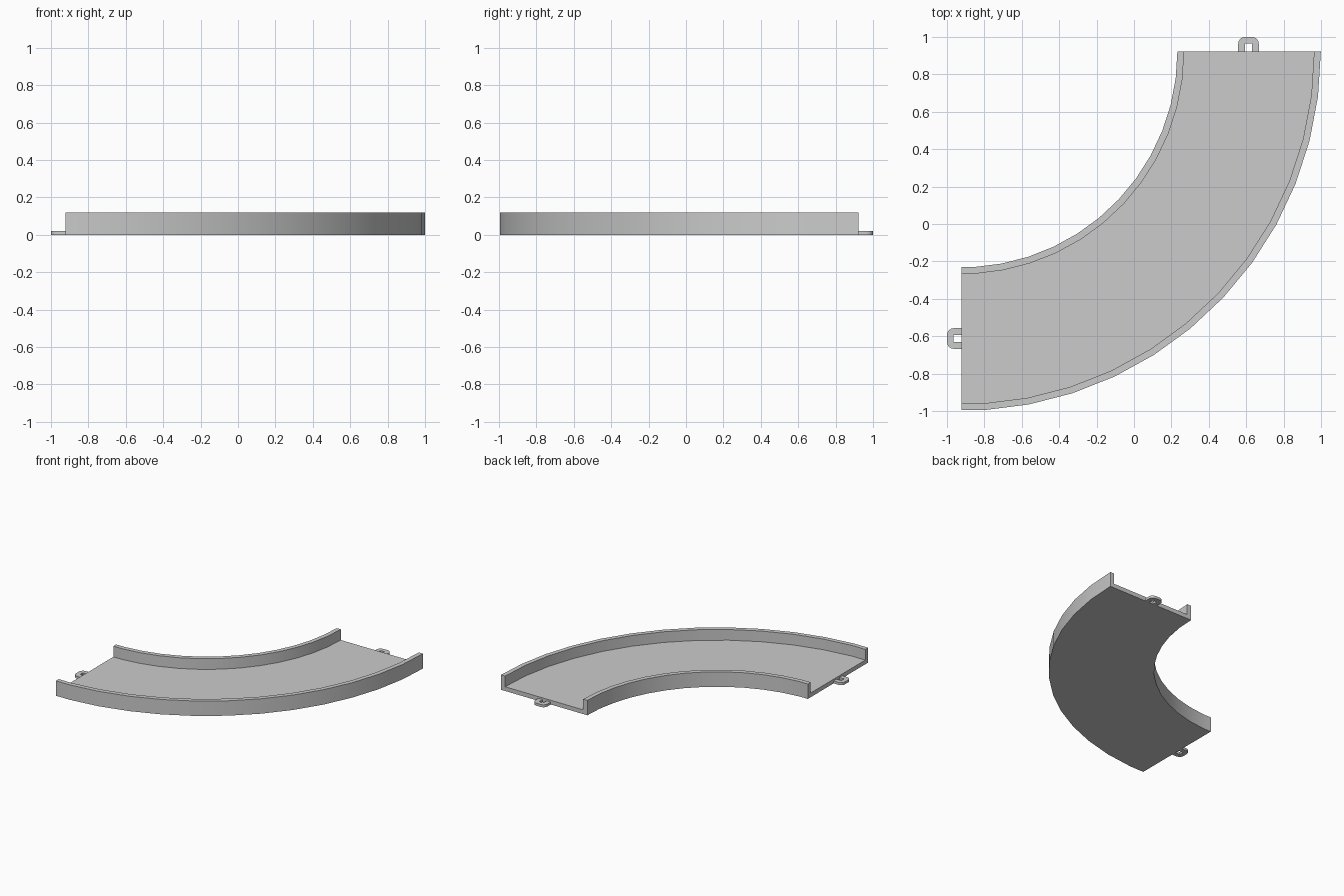
import bpy, bmesh, math

if "Cube" in bpy.data.objects:
    bpy.data.objects.remove(bpy.data.objects["Cube"])

CX, CY = -0.923, 0.923           # centre of the bend
RI, RO = 1.155, 1.922            # inner and outer radius
WALL, FLOOR, H = 0.036, 0.034, 0.12
STEP = 7.2                       # 50-sided circle, cut at 90 degrees


def finish(bm, name):
    bmesh.ops.recalc_face_normals(bm, faces=bm.faces)
    me = bpy.data.meshes.new(name)
    bm.to_mesh(me)
    bm.free()
    ob = bpy.data.objects.new(name, me)
    bpy.context.collection.objects.link(ob)
    bpy.ops.object.select_all(action='DESELECT')
    ob.select_set(True)
    bpy.context.view_layer.objects.active = ob
    return ob


# Curved track: U-shaped section swept through the bend
profile = [(RI, 0), (RO, 0), (RO, H), (RO - WALL, H), (RO - WALL, FLOOR),
           (RI + WALL, FLOOR), (RI + WALL, H), (RI, H)]
stations = [(i * STEP, 1.0) for i in range(13)]
stations.append((90, math.cos(math.radians(STEP / 2))))
bm = bmesh.new()
rings = []
for deg, k in stations:
    a = math.radians(deg)
    rings.append([bm.verts.new((CX + r * k * math.cos(a), CY - r * k * math.sin(a), z))
                  for r, z in profile])
n = len(profile)
for r0, r1 in zip(rings, rings[1:]):
    for j in range(n):
        bm.faces.new((r0[j], r0[(j + 1) % n], r1[(j + 1) % n], r1[j]))
bm.faces.new(rings[0])
bm.faces.new(rings[-1])
finish(bm, "curved_track")
bpy.ops.object.shade_smooth_by_angle(angle=math.radians(30))


# Connector loops: U-shaped flat links on both track ends
def loop(name, place):
    mid, base, tip, half, rad, t = 0.612, CY, 1.0, 0.055, 0.036, 0.02
    hole, top = 0.018, 0.965
    outer = [(-half, base)]
    for sx, a0 in ((-1, 180), (1, 90)):
        for i in range(5):
            a = math.radians(a0 - i * 22.5)
            outer.append((sx * (half - rad) + rad * math.cos(a), tip - rad + rad * math.sin(a)))
    outer.append((half, base))
    inner = [(hole, base), (hole, top), (-hole, top), (-hole, base)]
    bm = bmesh.new()
    face = bm.faces.new([bm.verts.new((*place(mid + x, y), 0)) for x, y in outer + inner])
    ext = bmesh.ops.extrude_face_region(bm, geom=[face])
    for v in ext["geom"]:
        if isinstance(v, bmesh.types.BMVert):
            v.co.z = t
    finish(bm, name)
    bpy.ops.object.shade_smooth_by_angle(angle=math.radians(30))


loop("back_connector_loop", lambda x, y: (x, y))
loop("left_connector_loop", lambda x, y: (-y, -x))
